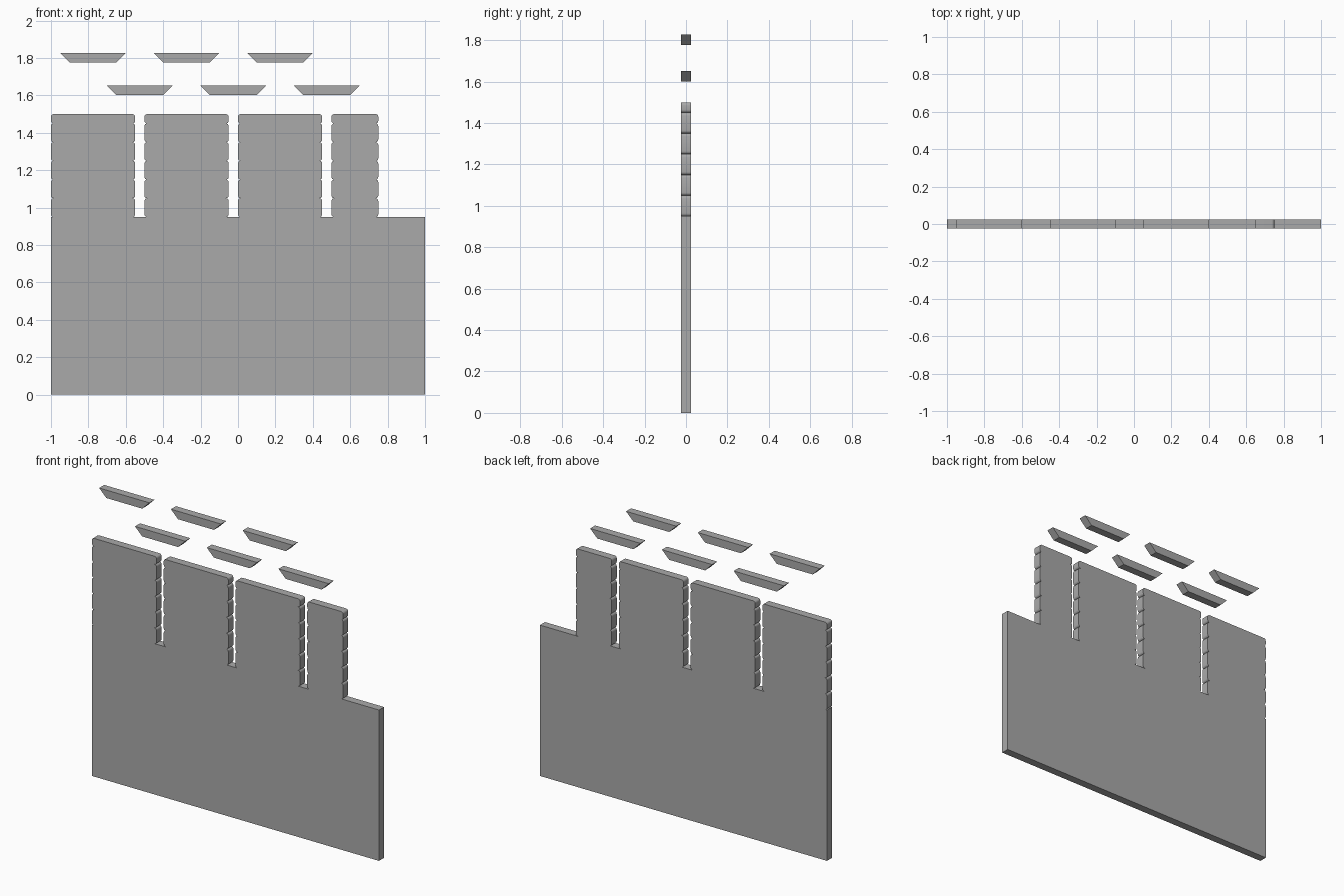
import bpy, bmesh, math

if "Cube" in bpy.data.objects:
    bpy.data.objects.remove(bpy.data.objects["Cube"])

HALF = 0.025            # half thickness of every part
BODY_TOP, TOWER_TOP = 0.95, 1.5
RADIUS = 0.014          # rounding of the course ends
SEG = 4

grey = bpy.data.materials.new("dark_grey")
grey.diffuse_color = (0.4, 0.4, 0.4, 1)
grey.use_nodes = True
grey.node_tree.nodes["Principled BSDF"].inputs["Base Color"].default_value = grey.diffuse_color


def extrude_profile(name, points):
    """Flat x/z outline extruded symmetrically along y."""
    bm = bmesh.new()
    face = bm.faces.new([bm.verts.new((x, -HALF, z)) for x, z in points])
    res = bmesh.ops.extrude_face_region(bm, geom=[face], use_keep_orig=True)
    moved = [g for g in res["geom"] if isinstance(g, bmesh.types.BMVert)]
    bmesh.ops.translate(bm, verts=moved, vec=(0, 2 * HALF, 0))
    bmesh.ops.recalc_face_normals(bm, faces=bm.faces)
    mesh = bpy.data.meshes.new(name)
    bm.to_mesh(mesh)
    bm.free()
    mesh.materials.append(grey)
    obj = bpy.data.objects.new(name, mesh)
    bpy.context.collection.objects.link(obj)
    return obj


def course_edge(x, side):
    """Rounded course ends going up; side is -1 (left) or 1 (right)."""
    levels = [0.95, 1.05, 1.15, 1.25, 1.35, 1.45, TOWER_TOP]
    cx = x - side * RADIUS
    arc = [(RADIUS * math.sin(a), RADIUS * (1 - math.cos(a)))
           for a in (math.pi / 2 * i / SEG for i in range(SEG + 1))]
    pts = [(cx, BODY_TOP)]
    for z0, z1 in zip(levels, levels[1:]):
        pts += [(cx + side * dx, z0 + dz) for dx, dz in arc[1:]]
        pts += [(cx + side * dx, z1 - dz) for dx, dz in arc[::-1]]
    return pts


# Wall: solid lower slab with four towers of stacked courses
outline = [(1, 0), (-1, 0), (-1, BODY_TOP)]
for left, right in [(-1, -0.55), (-0.5, -0.05), (0, 0.45), (0.5, 0.75)]:
    outline += course_edge(left, -1) + course_edge(right, 1)[::-1]
outline.append((1, BODY_TOP))
wall = extrude_profile("wall", outline)
bpy.context.view_layer.objects.active = wall
wall.select_set(True)
bpy.ops.object.shade_smooth_by_angle(angle=math.radians(35))

# Two staggered rows of floating tapered slats
for row, x_start, z in [("upper", -0.95, 1.777), ("lower", -0.7, 1.602)]:
    for i in range(3):
        x = x_start + 0.5 * i
        extrude_profile(f"{row}_slat_{i + 1}",
                        [(x, z + 0.05), (x + 0.05, z),
                         (x + 0.3, z), (x + 0.35, z + 0.05)])
